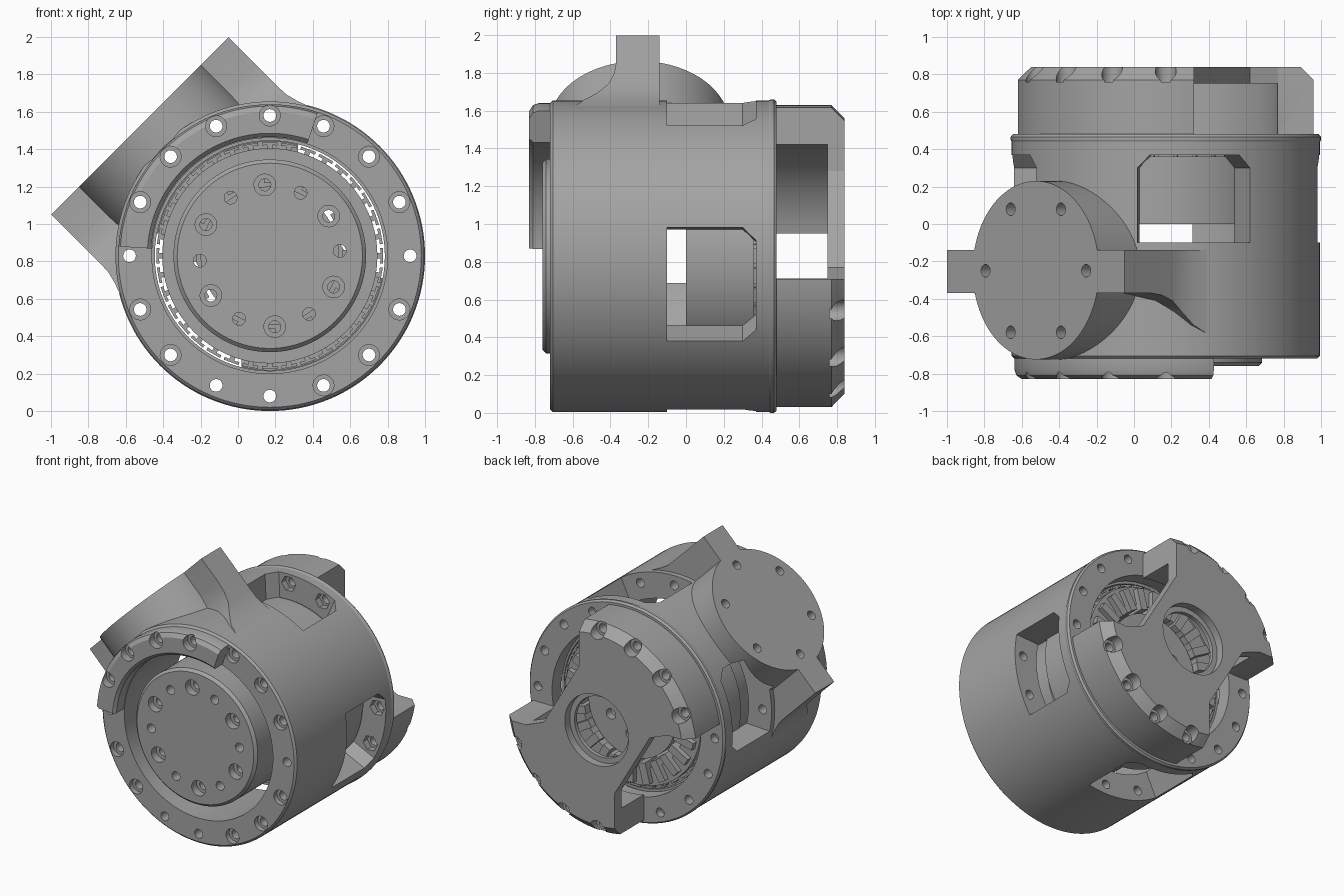
import bpy, bmesh
from math import pi, sin, cos, radians
from mathutils import Matrix, Vector

cube = bpy.data.objects.get("Cube")
if cube:
    bpy.data.objects.remove(cube)

CX, CZ = 0.17, 0.83          # main axis, running along y
BOLT_R = 0.75
BOLTS = [i * 22.5 for i in range(16)]
PLAIN = (0, 180, 247.5, 270)  # bolt holes without a counterbore

metal = bpy.data.materials.new("grey metal")
metal.use_nodes = True
GREY = (0.37, 0.37, 0.37, 1)
metal.diffuse_color = GREY
metal.node_tree.nodes["Principled BSDF"].inputs["Base Color"].default_value = GREY


def finish(bm, name):
    bmesh.ops.remove_doubles(bm, verts=bm.verts, dist=1e-5)
    bmesh.ops.recalc_face_normals(bm, faces=bm.faces)
    mesh = bpy.data.meshes.new(name)
    bm.to_mesh(mesh)
    bm.free()
    obj = bpy.data.objects.new(name, mesh)
    bpy.context.collection.objects.link(obj)
    mesh.materials.append(metal)
    return obj


def polar(r, deg):
    return CX + r * cos(radians(deg)), CZ + r * sin(radians(deg))


def add_lathe(bm, profile, center=(CX, CZ), segs=128, start=0, sweep=360):
    """Turn a closed (radius, y) profile about a line along y."""
    full = sweep == 360
    rings = []
    for i in range(segs if full else segs + 1):
        a = radians(start + sweep * i / segs)
        rings.append([bm.verts.new((center[0] + r * cos(a), y, center[1] + r * sin(a)))
                      for r, y in profile])
    n = len(profile)
    for i in range(segs):
        p, q = rings[i], rings[(i + 1) % len(rings)]
        for j in range(n):
            k = (j + 1) % n
            if profile[j][0] or profile[k][0]:
                bm.faces.new((p[j], p[k], q[k], q[j]))
    if not full:
        bm.faces.new(rings[0])
        bm.faces.new(rings[-1])


def lathe(name, profile, **kw):
    bm = bmesh.new()
    add_lathe(bm, profile, **kw)
    return finish(bm, name)


def add_loft(bm, layers, matrix):
    """Join equal-sized outlines, each given as (height, points)."""
    rings = [[bm.verts.new(matrix @ Vector((x, y, h))) for x, y in pts] for h, pts in layers]
    n = len(rings[0])
    for p, q in zip(rings, rings[1:]):
        for j in range(n):
            bm.faces.new((p[j], p[(j + 1) % n], q[(j + 1) % n], q[j]))
    bm.faces.new(rings[0])
    bm.faces.new(rings[-1])


def frame(deg):
    """Local x is tangent, y is axial, z is radial."""
    a = radians(deg)
    return Matrix(((sin(a), 0, cos(a), CX), (0, 1, 0, 0), (-cos(a), 0, sin(a), CZ), (0, 0, 0, 1)))


AXIAL = Matrix(((1, 0, 0, CX), (0, 0, -1, 0), (0, 1, 0, CZ), (0, 0, 0, 1)))


def circle(r, x=0, y=0, n=20):
    return [(x + r * cos(2 * pi * i / n), y + r * sin(2 * pi * i / n)) for i in range(n)]


def box(x0, x1, y0, y1):
    return [(x0, y0), (x1, y0), (x1, y1), (x0, y1)]


def combine(obj, tool, operation="DIFFERENCE"):
    mod = obj.modifiers.new("cut", "BOOLEAN")
    mod.operation, mod.object, mod.solver = operation, tool, "EXACT"
    graph = bpy.context.evaluated_depsgraph_get()
    mesh = bpy.data.meshes.new_from_object(obj.evaluated_get(graph))
    obj.modifiers.clear()
    obj.data = mesh
    bpy.data.objects.remove(tool)


def drill(obj, spots, y0, y1, small, wide=0, step=0, segs=20):
    """Axial holes; the wide part runs from y0 to step."""
    bm = bmesh.new()
    for c in spots:
        prof = [(0, y0), (small, y0), (small, y1), (0, y1)]
        if wide:
            prof = [(0, y0), (wide, y0), (wide, step), (small, step), (small, y1), (0, y1)]
        add_lathe(bm, prof, center=c, segs=segs, start=5)
    combine(obj, finish(bm, "drill"))


def spots(angles, r=BOLT_R):
    return [polar(r, a) for a in angles]


def window(w):
    return [(-w, -0.1), (w, -0.1), (w, 0.3), (w - 0.07, 0.37), (0.07 - w, 0.37), (-w, 0.3)]


def cut_windows(obj):
    """Four windows, slightly wider outside than inside."""
    bm = bmesh.new()
    for k in range(4):
        add_loft(bm, [(0.5, window(0.24)), (0.87, window(0.333))], frame(90 * k - 11.25))
    combine(obj, finish(bm, "window_cutter"))


# Housing barrel with bolt holes and hexagon nut pockets inside the windows
housing = lathe("housing", [(0.63, -0.72), (0.81, -0.72), (0.825, -0.705), (0.825, 0.44), (0.83, 0.45),
                            (0.83, 0.465), (0.818, 0.48), (0.63, 0.48)])
cut_windows(housing)
drill(housing, spots(a for a in BOLTS if a not in PLAIN), -0.9, 0.9, 0.034, 0.056, -0.68)
drill(housing, spots(PLAIN), -0.9, 0.9, 0.034)
drill(housing, spots(a + 90 * k for k in range(4) for a in (-22.5, 0)), 0.33, 0.42, 0.06, segs=6)

# Side mount: round boss with two flared legs, sitting on the barrel
MOUNT = frame(135)
bm = bmesh.new()
add_loft(bm, [(0.45, circle(0.477, 0, -0.247, 96)), (0.983, circle(0.477, 0, -0.247, 96))], MOUNT)
mount = finish(bm, "side_mount")
bm = bmesh.new()
legs = [(0.32, 0.755, -0.6), (0.4, 0.72, -0.59), (0.48, 0.69, -0.54), (0.55, 0.672, -0.47), (0.62, 0.67, -0.41),
        (0.7, 0.67, -0.38), (0.78, 0.67, -0.37), (0.983, 0.67, -0.37)]
add_loft(bm, [(h, box(-u, u, y, -0.14)) for h, u, y in legs], MOUNT)
combine(mount, finish(bm, "legs"), "UNION")
combine(mount, lathe("bore", [(0, -1), (0.812, -1), (0.812, 1), (0, 1)]))
cut_windows(mount)
bm = bmesh.new()
for k in range(6):
    c = circle(0.034, 0.38 * cos(k * pi / 3), 0.38 * sin(k * pi / 3) - 0.25)
    add_loft(bm, [(0.88, c), (1.1, c)], MOUNT)
combine(mount, finish(bm, "mount_holes"))

# Raised arc on the front rim
arc = lathe("front_arc", [(0.635, -0.72), (0.635, -0.81), (0.655, -0.83), (0.77, -0.83), (0.8, -0.81), (0.81, -0.78),
                          (0.81, -0.72)], segs=45, start=71.5, sweep=105)
drill(arc, spots(BOLTS[4:8]), -0.9, -0.6, 0.034, 0.056, -0.77)

# Front output disc with a skirt behind it
disc = lathe("output_disc", [(0, -0.76), (0.495, -0.76), (0.515, -0.74), (0.515, -0.12), (0.45, -0.12),
                             (0.45, -0.55), (0, -0.55)])
drill(disc, spots([34 + 60 * k for k in range(6)], 0.38), -0.9, -0.4, 0.032, 0.058, -0.7)
drill(disc, spots([4 + 60 * k for k in range(6)], 0.375), -0.9, -0.4, 0.034)

# Stator: sleeve, core, outward T teeth and rear windings
lathe("stator_sleeve", [(0.615, 0), (0.635, 0), (0.635, 0.36), (0.615, 0.36)])
lathe("stator_core", [(0.44, 0), (0.575, 0), (0.575, 0.4), (0.44, 0.4)])
bm = bmesh.new()
tooth = [(-0.014, 0.565), (0.014, 0.565), (0.014, 0.592), (0.042, 0.59), (0.042, 0.606),
         (-0.042, 0.606), (-0.042, 0.59), (-0.014, 0.592)]
for k in range(36):
    add_loft(bm, [(-0.37, tooth), (-0.01, tooth)], AXIAL @ Matrix.Rotation(k * pi / 18, 4, "Z"))
finish(bm, "stator_teeth")
bm = bmesh.new()
for k in range(24):
    bar = box(-0.03, 0.03, 0.39, 0.55)
    add_loft(bm, [(-0.44, bar), (-0.3, bar)], AXIAL @ Matrix.Rotation(k * pi / 12, 4, "Z"))
finish(bm, "windings")

# Inner rotor plate, seen through the rear opening
rotor = lathe("rotor_plate", [(0.07, 0.35), (0.37, 0.35), (0.37, 0.41), (0.07, 0.41)])
drill(rotor, spots([34 + 60 * k for k in range(6)], 0.2), 0.1, 0.6, 0.04)

# Rear yoke: cup with two opposite quarters cut away
yoke = lathe("rear_yoke", [(0.27, 0.84), (0.73, 0.84), (0.8, 0.77), (0.8, 0.48), (0.61, 0.48), (0.61, 0.75),
                           (0.23, 0.75), (0.23, 0.78), (0.27, 0.78)])
bm = bmesh.new()
gap = [(0.15, 1), (0.15, 0.45), (0.45, -0.06), (0.6, -0.12), (1, -0.12), (1, 1)]
for turn in (0, pi):
    add_loft(bm, [(-1, gap), (-0.4, gap)], AXIAL @ Matrix.Rotation(turn, 4, "Z"))
combine(yoke, finish(bm, "gap_cutter"))
drill(yoke, spots(BOLTS[4:8] + BOLTS[12:]), 0.95, 0.4, 0.034, 0.056, 0.76)

# Smooth round surfaces, keep hard edges
for obj in bpy.context.scene.objects:
    obj.select_set(obj.type == "MESH")
    bpy.context.view_layer.objects.active = obj
bpy.ops.object.shade_smooth_by_angle(angle=radians(25))
